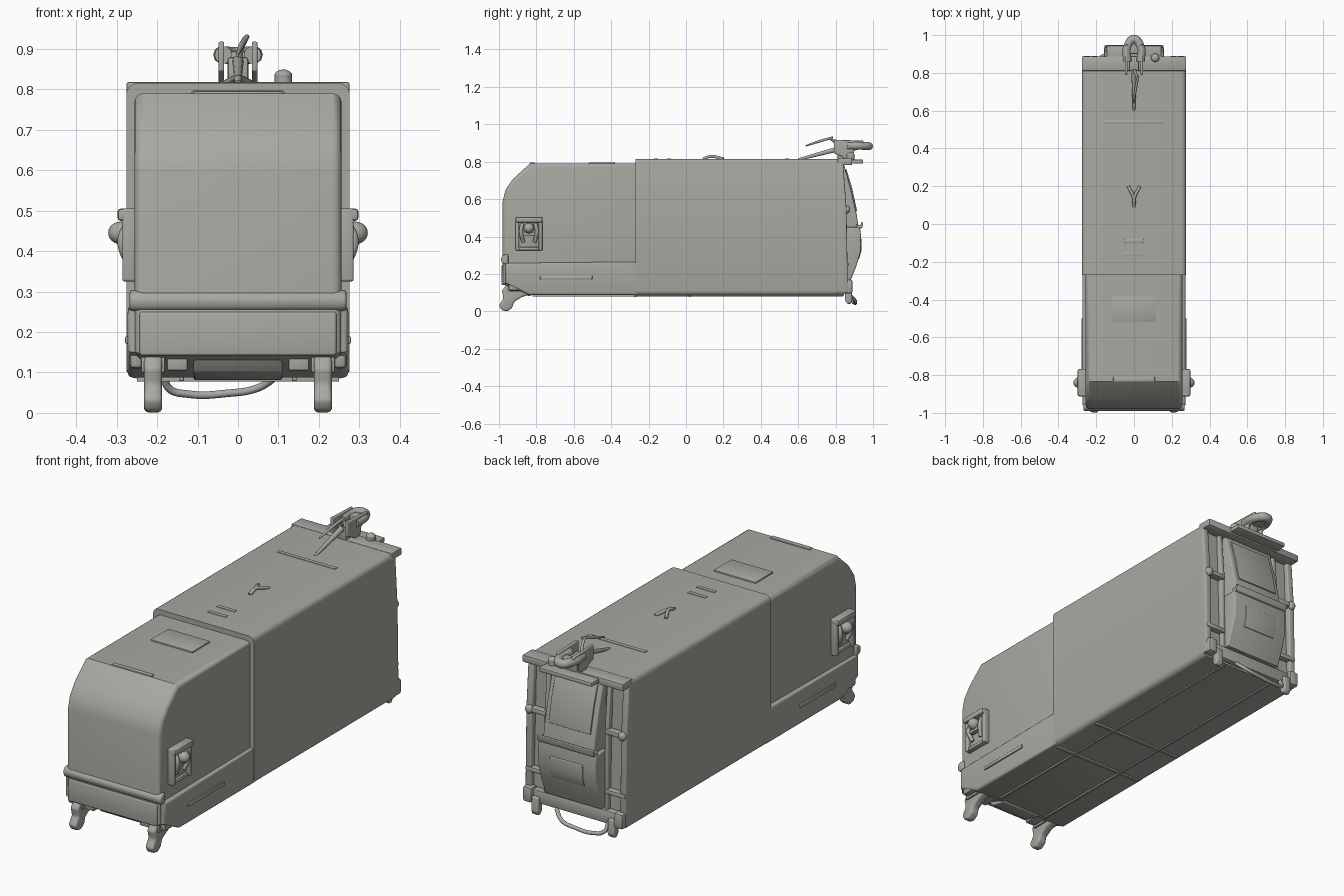
import bpy, bmesh, math
from mathutils import Vector

grey = bpy.data.materials.new("warm_grey")
grey.diffuse_color = (0.40, 0.39, 0.355, 1)


def finish(ob, angle=35):
    ob.data.materials.clear()
    ob.data.materials.append(grey)
    bpy.ops.object.select_all(action='DESELECT')
    ob.select_set(True)
    bpy.context.view_layer.objects.active = ob
    bpy.ops.object.shade_smooth_by_angle(angle=math.radians(angle))
    return ob


def prism(name, pts, x0, x1, bevel=0.0, mode="all", seg=3):
    """Extrude a (y, z) profile along x and round the chosen edges."""
    x0, x1 = sorted((x0, x1))
    bm = bmesh.new()
    a = [bm.verts.new((x0, y, z)) for y, z in pts]
    b = [bm.verts.new((x1, y, z)) for y, z in pts]
    n = len(pts)
    bm.faces.new(a)
    bm.faces.new(b[::-1])
    for i in range(n):
        j = (i + 1) % n
        bm.faces.new((a[j], a[i], b[i], b[j]))
    bmesh.ops.recalc_face_normals(bm, faces=bm.faces[:])
    if bevel:
        edges = []
        for e in bm.edges:
            d = e.verts[0].co - e.verts[1].co
            along_y = abs(d.y) > 0.9 * d.length
            outline = abs(d.x) < 1e-6
            if (mode == "all" and e.calc_face_angle(0) > 0.5) or (mode == "y" and along_y) \
                    or (mode == "outline" and outline):
                edges.append(e)
        bmesh.ops.bevel(bm, geom=edges, offset=bevel, segments=seg, profile=0.5,
                        affect='EDGES', clamp_overlap=True)
    me = bpy.data.meshes.new(name)
    bm.to_mesh(me)
    bm.free()
    ob = bpy.data.objects.new(name, me)
    bpy.context.collection.objects.link(ob)
    return finish(ob)


def box(name, x0, x1, y0, y1, z0, z1, bevel=0.004):
    return prism(name, [(y0, z0), (y1, z0), (y1, z1), (y0, z1)], x0, x1, bevel, seg=2)


def tube(name, pts, r, radii=None, scale_z=1.0):
    """Smooth round tube through the points, with optional taper."""
    cu = bpy.data.curves.new(name, 'CURVE')
    cu.dimensions = '3D'
    cu.bevel_depth, cu.bevel_resolution, cu.use_fill_caps = r, 3, True
    sp = cu.splines.new('BEZIER')
    sp.bezier_points.add(len(pts) - 1)
    for i, (bp, p) in enumerate(zip(sp.bezier_points, pts)):
        bp.co = p
        bp.handle_left_type = bp.handle_right_type = 'AUTO'
        bp.radius = radii[i] if radii else 1
    ob = bpy.data.objects.new(name, cu)
    bpy.context.collection.objects.link(ob)
    bpy.ops.object.select_all(action='DESELECT')
    ob.select_set(True)
    bpy.context.view_layer.objects.active = ob
    bpy.ops.object.convert(target='MESH')
    return finish(bpy.context.object, 50)


def ball(name, loc, size):
    bpy.ops.mesh.primitive_uv_sphere_add(segments=20, ring_count=12, radius=1, location=loc)
    ob = bpy.context.object
    ob.name, ob.scale = name, size
    return finish(ob, 60)


# Main container, front housing and lower skirt
prism("main_container", [(-0.27, 0.085), (0.845, 0.085), (0.82, 0.815), (-0.27, 0.815)],
      -0.276, 0.276, 0.026, "y", 4)
prism("front_housing", [(-0.98, 0.145), (-0.84, 0.09), (-0.2, 0.09), (-0.2, 0.79), (-0.835, 0.79),
                        (-0.925, 0.708), (-0.965, 0.65), (-0.98, 0.59)],
      -0.256, 0.256, 0.022, "outline", 4)
prism("lower_skirt", [(-0.965, 0.15), (-0.84, 0.087), (-0.25, 0.087), (-0.25, 0.265), (-0.965, 0.258)],
      -0.273, 0.273, 0.014, "outline")
prism("front_ridge", [(-0.95, 0.25), (-0.982, 0.255), (-0.99, 0.272), (-0.988, 0.288), (-0.975, 0.302),
                      (-0.95, 0.305)], -0.268, 0.268, 0.008)
prism("front_lower_plate", [(-0.95, 0.142), (-0.987, 0.142), (-0.985, 0.25), (-0.95, 0.25)],
      -0.243, 0.243, 0.006)
prism("front_under_block", [(-0.95, 0.14), (-0.92, 0.10), (-0.83, 0.08), (-0.83, 0.14)], -0.11, 0.11, 0.006)

# Roof plates
box("roof_hatch", -0.115, 0.115, -0.52, -0.38, 0.785, 0.797)
box("roof_front_lip", -0.11, 0.11, -0.835, -0.81, 0.78, 0.796)
for y in (-0.17, -0.1):
    box("roof_rib", -0.05, 0.05, y, y + 0.02, 0.81, 0.818, 0.002)
box("roof_cross_rib", -0.16, 0.16, 0.53, 0.55, 0.81, 0.818, 0.002)

# Small roof lug
for s in (-1, 1):
    tube("roof_lug", [(0, 0.09, 0.815), (0, 0.13, 0.828), (s * 0.03, 0.2, 0.816)], 0.008)

for s in (-1, 1):
    # Front feet
    prism("front_foot", [(-1.0, 0.032), (-0.985, 0.006), (-0.955, 0.0), (-0.928, 0.02), (-0.92, 0.05),
                         (-0.88, 0.075), (-0.84, 0.09), (-0.84, 0.14), (-0.955, 0.15), (-0.985, 0.11),
                         (-0.975, 0.07)], s * 0.188, s * 0.232, 0.01)
    box("front_foot_bracket", s * 0.18, s * 0.24, -0.96, -0.84, 0.1, 0.15)
    box("front_foot_side_bracket", s * 0.125, s * 0.175, -0.95, -0.85, 0.105, 0.15)
    # Corner lugs beside the feet
    box("front_corner_lug", s * 0.235, s * 0.268, -0.95, -0.86, 0.11, 0.17, 0.01)

    # Side control pocket: back plate, raised frame, knob and levers
    box("side_pocket_plate", s * 0.25, s * 0.268, -0.905, -0.775, 0.33, 0.5)
    for y0, y1 in ((-0.912, -0.892), (-0.788, -0.768)):
        prism("side_pocket_frame", [(y0, 0.325), (y1, 0.325), (y1, 0.505), (y0, 0.505)],
              s * 0.25, s * 0.286, 0.006)
    for z0, z1, x in ((0.325, 0.345, 0.28), (0.475, 0.505, 0.298)):
        box("side_pocket_frame_bar", s * 0.25, s * x, -0.912, -0.768, z0, z1, 0.008)
    ball("side_knob", (s * 0.29, -0.84, 0.445), (0.031, 0.028, 0.028))
    box("side_knob_mount", s * 0.26, s * 0.29, -0.875, -0.805, 0.405, 0.425, 0.006)
    for d in (-1, 1):
        tube("side_lever", [(s * 0.272, -0.84 + d * 0.035, 0.47), (s * 0.288, -0.84 + d * 0.042, 0.425),
                            (s * 0.272, -0.84 + d * 0.03, 0.37)], 0.01)

    # Long slot trim on the skirt
    box("skirt_slot_trim", s * 0.265, s * 0.279, -0.78, -0.5, 0.17, 0.19, 0.005)

    # Rear posts, latches, corner lugs and feet
    prism("rear_post", [(0.8, 0.8), (0.84, 0.8), (0.858, 0.55), (0.866, 0.1), (0.8, 0.1)],
          s * 0.243, s * 0.276, 0.006)
    prism("rear_inner_post", [(0.8, 0.79), (0.838, 0.79), (0.858, 0.55), (0.862, 0.15), (0.8, 0.15)],
          s * 0.155, s * 0.175, 0.004)
    for z in (0.545, 0.25):
        box("rear_latch_bar", s * 0.16, s * 0.274, 0.83, 0.868, z - 0.012, z + 0.012, 0.006)
    ball("rear_hinge", (s * 0.255, 0.862, 0.545), (0.02, 0.016, 0.022))
    box("rear_corner_lug", s * 0.225, s * 0.274, 0.84, 0.89, 0.095, 0.17, 0.01)
    prism("rear_foot", [(0.85, 0.06), (0.862, 0.04), (0.88, 0.04), (0.89, 0.06), (0.885, 0.13), (0.85, 0.13)],
          s * 0.19, s * 0.228, 0.007)

# Rear door: bulging tailgate with raised panels and a ledge
prism("rear_door", [(0.8, 0.795), (0.842, 0.795), (0.88, 0.66), (0.912, 0.52), (0.928, 0.42), (0.928, 0.32),
                    (0.905, 0.24), (0.875, 0.17), (0.8, 0.17)], -0.14, 0.14, 0.008, "outline")
prism("rear_door_lower", [(0.85, 0.45), (0.93, 0.45), (0.936, 0.4), (0.934, 0.32), (0.91, 0.24),
                          (0.88, 0.165), (0.85, 0.165)], -0.158, 0.158, 0.008, "outline")
prism("rear_door_upper_panel", [(0.85, 0.76), (0.858, 0.76), (0.888, 0.66), (0.915, 0.535), (0.9, 0.535),
                                (0.86, 0.7)], -0.115, 0.115, 0.003)
prism("rear_door_lower_panel", [(0.92, 0.39), (0.94, 0.385), (0.937, 0.32), (0.924, 0.275), (0.91, 0.28)],
      -0.09, 0.09, 0.003)
prism("rear_door_ledge", [(0.91, 0.44), (0.942, 0.445), (0.948, 0.475), (0.938, 0.478), (0.932, 0.46),
                          (0.91, 0.465)], -0.155, 0.155, 0.003)

# Rear beams and hanging hoop
box("rear_top_beam", -0.276, 0.276, 0.81, 0.888, 0.782, 0.818, 0.006)
box("rear_top_step", -0.145, 0.145, 0.87, 0.945, 0.79, 0.812, 0.006)
box("rear_bottom_beam", -0.26, 0.26, 0.82, 0.872, 0.095, 0.16, 0.008)
tube("rear_hoop", [(-0.18, 0.86, 0.11), (-0.172, 0.885, 0.062), (-0.12, 0.9, 0.046), (-0.03, 0.905, 0.048),
                   (0.05, 0.9, 0.062), (0.1, 0.87, 0.095)], 0.0095)

# Roof hook at the rear: pedestal, cheeks, rounded loop, arm and blade
box("hook_pedestal", -0.026, 0.026, 0.81, 0.89, 0.8, 0.88, 0.008)
for s in (-1, 1):
    prism("hook_cheek", [(0.79, 0.845), (0.83, 0.83), (0.87, 0.8), (0.89, 0.82), (0.9, 0.86), (0.95, 0.87),
                         (0.95, 0.912), (0.79, 0.918)], s * 0.034, s * 0.048, 0.004)
tube("hook_loop", [(-0.036, 0.86, 0.885), (-0.034, 0.94, 0.885), (0, 0.978, 0.883), (0.034, 0.94, 0.885),
                   (0.036, 0.86, 0.885)], 0.022)
box("hook_bridge", -0.04, 0.04, 0.9, 0.95, 0.868, 0.895, 0.008)
tube("hook_arm", [(0, 0.6, 0.812), (0, 0.7, 0.838), (0, 0.82, 0.87)], 0.013, [0.5, 0.8, 1.1])
tube("hook_blade", [(-0.002, 0.64, 0.885), (0.008, 0.71, 0.908), (0.022, 0.785, 0.93)], 0.008, [0.5, 0.9, 0.8])
tube("hook_blade_stem", [(0.018, 0.77, 0.925), (0.008, 0.8, 0.9), (0, 0.82, 0.86)], 0.007)

# Small rear roof post
tube("rear_roof_post", [(0.112, 0.88, 0.80), (0.112, 0.88, 0.835)], 0.022)
ball("rear_roof_post_cap", (0.112, 0.88, 0.834), (0.022, 0.022, 0.015))

# Underside rails and cross members
for x in (-0.14, 0.14):
    box("under_rail", x - 0.006, x + 0.006, -0.82, 0.84, 0.079, 0.09, 0.002)
for y in (-0.27, 0.02):
    box("under_cross_member", -0.25, 0.25, y - 0.008, y + 0.008, 0.077, 0.09, 0.002)
